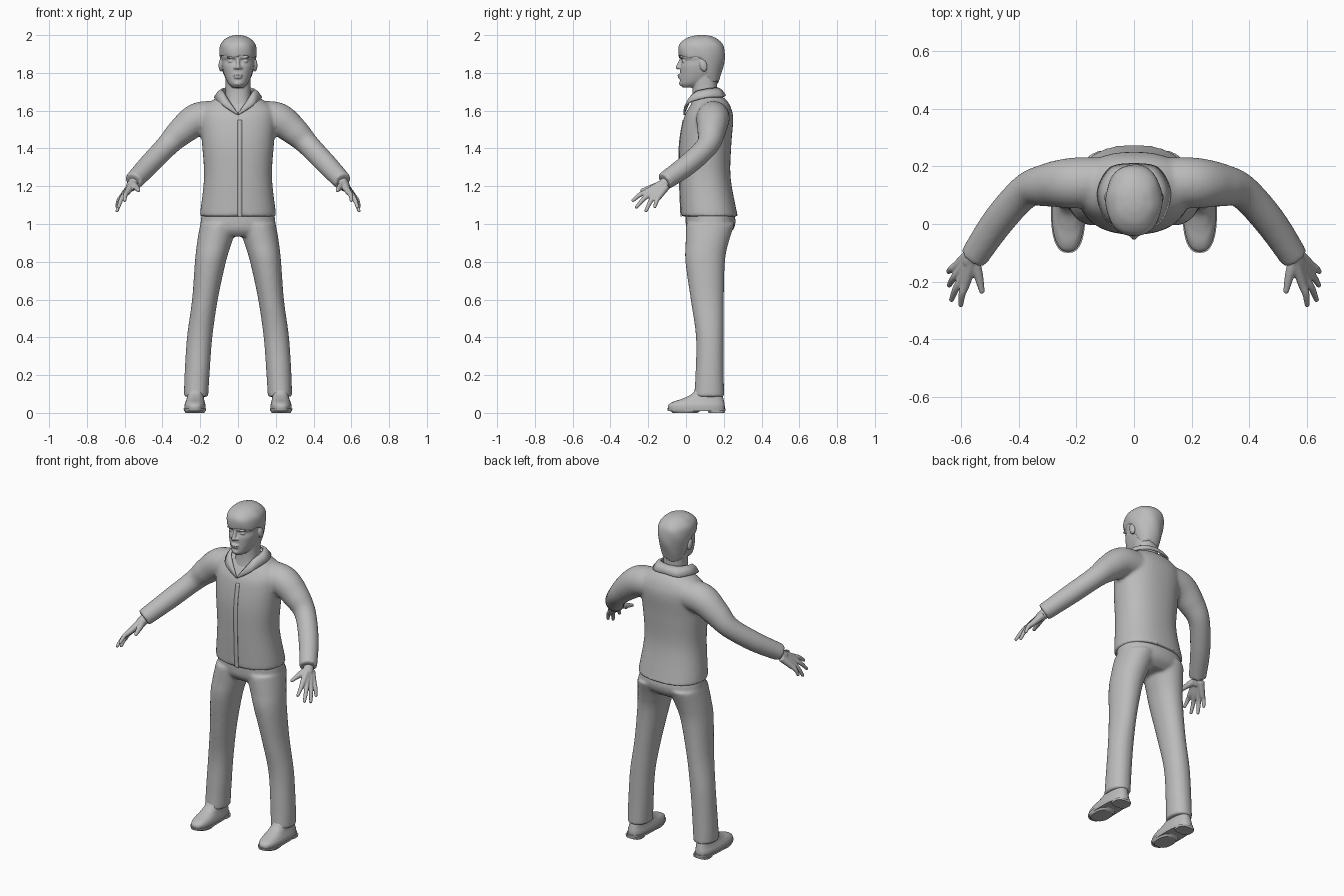
import bpy, bmesh, math
from mathutils import Vector, Matrix

cube = bpy.data.objects.get("Cube")
if cube:
    bpy.data.objects.remove(cube, do_unlink=True)

grey = bpy.data.materials.new("plain_grey")
grey.use_nodes = True
grey.diffuse_color = (0.5, 0.5, 0.5, 1)
grey.node_tree.nodes["Principled BSDF"].inputs["Base Color"].default_value = (0.5, 0.5, 0.5, 1)


def spline(keys, steps=8):
    """Sample a smooth curve through tuples of any length."""
    out = []
    last = len(keys) - 1
    for i in range(last):
        a, b, c, d = (keys[max(i - 1, 0)], keys[i], keys[i + 1], keys[min(i + 2, last)])
        for k in range(steps):
            t = k / steps
            out.append(tuple(q + t / 2 * (r - p + t * (2 * p - 5 * q + 4 * r - s + t * (3 * (q - r) + s - p)))
                             for p, q, r, s in zip(a, b, c, d)))
    out.append(tuple(keys[-1]))
    return out


def skin(bm, rings):
    """Join rings of points into a closed form."""
    rows = [[bm.verts.new(p) for p in ring] for ring in rings]
    n = len(rows[0])
    for a, b in zip(rows, rows[1:]):
        for i in range(n):
            j = (i + 1) % n
            bm.faces.new((a[i], a[j], b[j], b[i]))
    bm.faces.new(rows[0][::-1])
    bm.faces.new(rows[-1])


def stack(bm, keys, side=1, power=2.3, sides=40, steps=8):
    """Upright form; keys are height, centre x, half width, front y, back y."""
    rings = []
    for z, cx, hw, yf, yb in spline(keys, steps):
        ring = []
        for i in range(sides):
            a = math.tau * i / sides
            c, s = math.cos(a), math.sin(a)
            ring.append((side * cx + hw * math.copysign(abs(c) ** (2 / power), c),
                         (yf + yb) / 2 + (yb - yf) / 2 * math.copysign(abs(s) ** (2 / power), s), z))
        rings.append(ring)
    skin(bm, rings)


def tube(bm, keys, side=1, sides=20, round_end=False):
    """Round limb; keys are x, y, z, radius."""
    pts = [(Vector((side * x, y, z)), r) for x, y, z, r in spline(keys)]
    rings = []
    for i, (p, r) in enumerate(pts):
        d = (pts[min(i + 1, len(pts) - 1)][0] - pts[max(i - 1, 0)][0]).normalized()
        u = d.cross(Vector((0, 0, 1))).normalized()
        v = d.cross(u)
        rings.append([p + r * (math.cos(a) * u + math.sin(a) * v)
                      for a in (math.tau * k / sides for k in range(sides))])
    skin(bm, rings)
    if round_end:
        ball(bm, pts[-1][0], (pts[-1][1],) * 3)


def ball(bm, centre, size, tilt=0):
    m = Matrix.Translation(centre) @ Matrix.Rotation(tilt, 4, 'X') @ Matrix.Diagonal((*size, 1))
    bmesh.ops.create_uvsphere(bm, u_segments=20, v_segments=12, radius=1, matrix=m)


def finish(name, bm, voxel=0, smooth=4):
    """Make an object; a voxel size fuses its overlapping forms."""
    bmesh.ops.recalc_face_normals(bm, faces=bm.faces)
    mesh = bpy.data.meshes.new(name)
    bm.to_mesh(mesh)
    bm.free()
    mesh.materials.append(grey)
    ob = bpy.data.objects.new(name, mesh)
    bpy.context.collection.objects.link(ob)
    for f in mesh.polygons:
        f.use_smooth = True
    if voxel:
        m = ob.modifiers.new("fuse", 'REMESH')
        m.mode = 'VOXEL'
        m.voxel_size = voxel
        m.use_smooth_shade = True
        m = ob.modifiers.new("soften", 'SMOOTH')
        m.factor = 0.5
        m.iterations = smooth
    return ob


# Shirt: torso and both sleeves fused
torso = [(1.04, 0, .2, -.025, .278), (1.07, 0, .199, -.028, .268), (1.25, 0, .18, -.035, .236),
         (1.42, 0, .19, -.035, .24), (1.55, 0, .2, -.015, .25), (1.61, 0, .19, .012, .24),
         (1.655, 0, .135, .04, .215), (1.69, 0, .075, .06, .17)]
sleeve = [(.1, .145, 1.565, .085), (.21, .142, 1.555, .088), (.3, .135, 1.49, .075),
          (.375, .113, 1.415, .06), (.47, .01, 1.315, .056), (.555, -.115, 1.225, .049)]
bm = bmesh.new()
stack(bm, torso)
for s in (-1, 1):
    tube(bm, sleeve, s, 28)
finish("shirt", bm, .009, 6)

# Button strip down the chest
bm = bmesh.new()
rows = []
for z, cx, hw, yf, yb in spline(torso[:5]):
    rows.append([bm.verts.new((x, yf - .003, z)) for x in (-.002, .022)])
for a, b in zip(rows, rows[1:]):
    bm.faces.new((a[0], a[1], b[1], b[0]))
strip = finish("button_strip", bm)
strip.modifiers.new("thickness", 'SOLIDIFY').thickness = .006

# Folded collar: upper edge and lower edge from the nape to the throat
upper = [(0, .172, 1.722), (.06, .155, 1.722), (.086, .1, 1.715), (.07, .035, 1.69), (0, -.012, 1.585)]
lower = [(0, .212, 1.682), (.085, .195, 1.676), (.128, .105, 1.672), (.09, .002, 1.638), (.004, -.014, 1.578)]
bm = bmesh.new()
rows = []
for p, q in zip(spline(upper), spline(lower)):
    p, q = Vector(p), Vector(q)
    mid = (p + q) / 2 + Vector((0, 0, .008))
    rows.append([bm.verts.new(v) for v in (p, mid, q)])
for a, b in zip(rows, rows[1:]):
    for i in (0, 1):
        bm.faces.new((a[i], a[i + 1], b[i + 1], b[i]))
collar = finish("collar", bm)
m = collar.modifiers.new("both_sides", 'MIRROR')
m.use_clip = True
collar.modifiers.new("thickness", 'SOLIDIFY').thickness = .01

# Trousers: hips and both legs fused
bm = bmesh.new()
stack(bm, [(1.08, 0, .185, 0, .245), (1.02, 0, .197, -.002, .262), (.97, 0, .19, .003, .25), (.935, 0, .14, .03, .21)])
leg = [(1, .1, .1, 0, .258), (.9, .125, .092, -.002, .225), (.8, .146, .082, -.003, .206),
       (.6, .175, .068, .025, .2), (.4, .203, .067, .053, .2), (.2, .217, .066, .05, .2), (.085, .222, .064, .042, .202)]
for s in (-1, 1):
    stack(bm, leg, s, 2.1)
finish("trousers", bm, .009, 5)

# Shoes, soles and heels
for s, label in ((-1, "right"), (1, "left")):
    bm = bmesh.new()
    stack(bm, [(.016, .228, .056, -.094, .205), (.04, .228, .056, -.094, .205), (.058, .227, .051, -.07, .202),
               (.075, .226, .046, -.02, .198), (.1, .225, .043, .03, .192), (.14, .224, .042, .06, .185)], s, 2.5)
    finish(label + "_shoe", bm)
    bm = bmesh.new()
    stack(bm, [(.01, .228, .058, -.096, .208), (.024, .228, .06, -.1, .21)], s, 2.6, steps=1)
    stack(bm, [(0, .228, .05, -.07, .06), (.012, .228, .056, -.085, .08)], s, 2.4, steps=1)
    stack(bm, [(0, .228, .05, .12, .205), (.012, .228, .052, .115, .207)], s, 2.8, steps=1)
    sole = finish(label + "_sole", bm)
    for f in sole.data.polygons:
        f.use_smooth = False

# Hands: a fan of fingers from the wrist, plus thumb
tips = [(.6, -.28, 1.125), (.632, -.262, 1.09), (.64, -.212, 1.07), (.642, -.165, 1.092)]
for s, label in ((-1, "right"), (1, "left")):
    bm = bmesh.new()
    tube(bm, [(.535, -.08, 1.245, .031), (.565, -.13, 1.2, .028)], s, round_end=True)
    for i, tip in enumerate(tips):
        t = i / 3
        base = Vector((.56, -.13, 1.212)).lerp(Vector((.57, -.105, 1.198)), t)
        knuckle = Vector((.583, -.205, 1.172)).lerp(Vector((.612, -.143, 1.146)), t)
        bend = knuckle.lerp(Vector(tip), .5) + Vector((.004, 0, .007))
        tube(bm, [(*base, .021), (*knuckle, .0165), (*bend, .0125), (*tip, .009)], s, 14, True)
    tube(bm, [(.555, -.13, 1.208, .022), (.54, -.175, 1.195, .017), (.527, -.232, 1.178, .01)], s, 14, True)
    finish(label + "_hand", bm, .004, 3)

# Head: skull, neck, nose, lips, brow, eyes and ears fused
bm = bmesh.new()
stack(bm, [(1.722, 0, .028, -.018, .06), (1.74, 0, .048, -.03, .1), (1.765, 0, .063, -.032, .14),
           (1.8, 0, .076, -.031, .165), (1.835, 0, .084, -.03, .178), (1.865, 0, .086, -.022, .185),
           (1.885, 0, .088, -.034, .187), (1.93, 0, .086, -.028, .185), (1.97, 0, .055, .01, .15),
           (1.985, 0, .02, .05, .11)], power=2.2)
stack(bm, [(1.6, 0, .08, .02, .185), (1.67, 0, .068, .033, .168), (1.73, 0, .066, .035, .165), (1.8, 0, .068, .03, .168)])
tube(bm, [(0, -.024, 1.878, .008), (0, -.034, 1.85, .01), (0, -.043, 1.83, .012)], round_end=True)
ball(bm, (0, -.03, 1.788), (.026, .016, .006))
ball(bm, (0, -.028, 1.776), (.023, .016, .007))
ball(bm, (0, -.02, 1.745), (.024, .017, .016))
for s in (-1, 1):
    ball(bm, (s * .014, -.032, 1.827), (.01, .011, .008))
    ball(bm, (s * .037, -.01, 1.862), (.017, .013, .009))
    ball(bm, (s * .036, -.021, 1.882), (.026, .011, .006))
    ball(bm, (s * .09, .092, 1.84), (.013, .02, .034), .25)
finish("head", bm, .004, 3)

# Hair: full cap tucked into the head below the hairline
bm = bmesh.new()
stack(bm, [(1.745, 0, .06, .05, .172), (1.8, 0, .08, 0, .188), (1.86, 0, .093, -.03, .203),
           (1.91, 0, .098, -.042, .206), (1.95, 0, .092, -.036, .196), (1.98, 0, .068, -.003, .165),
           (1.995, 0, .037, .035, .13), (2, 0, .012, .065, .1)], power=2.1, sides=64)
for v in bm.verts:
    x, y, z = v.co
    t = min(max((y - .07) / .06, 0), 1)
    hairline = 1.885 - .135 * t + .006 * math.sin(x * 60)
    a = math.atan2(y - .08, x)
    k = .85 if z < hairline else 1 + .012 * math.sin(6 * a + z * 40)
    v.co.x = x * k
    v.co.y = .08 + (y - .08) * k
finish("hair", bm)
